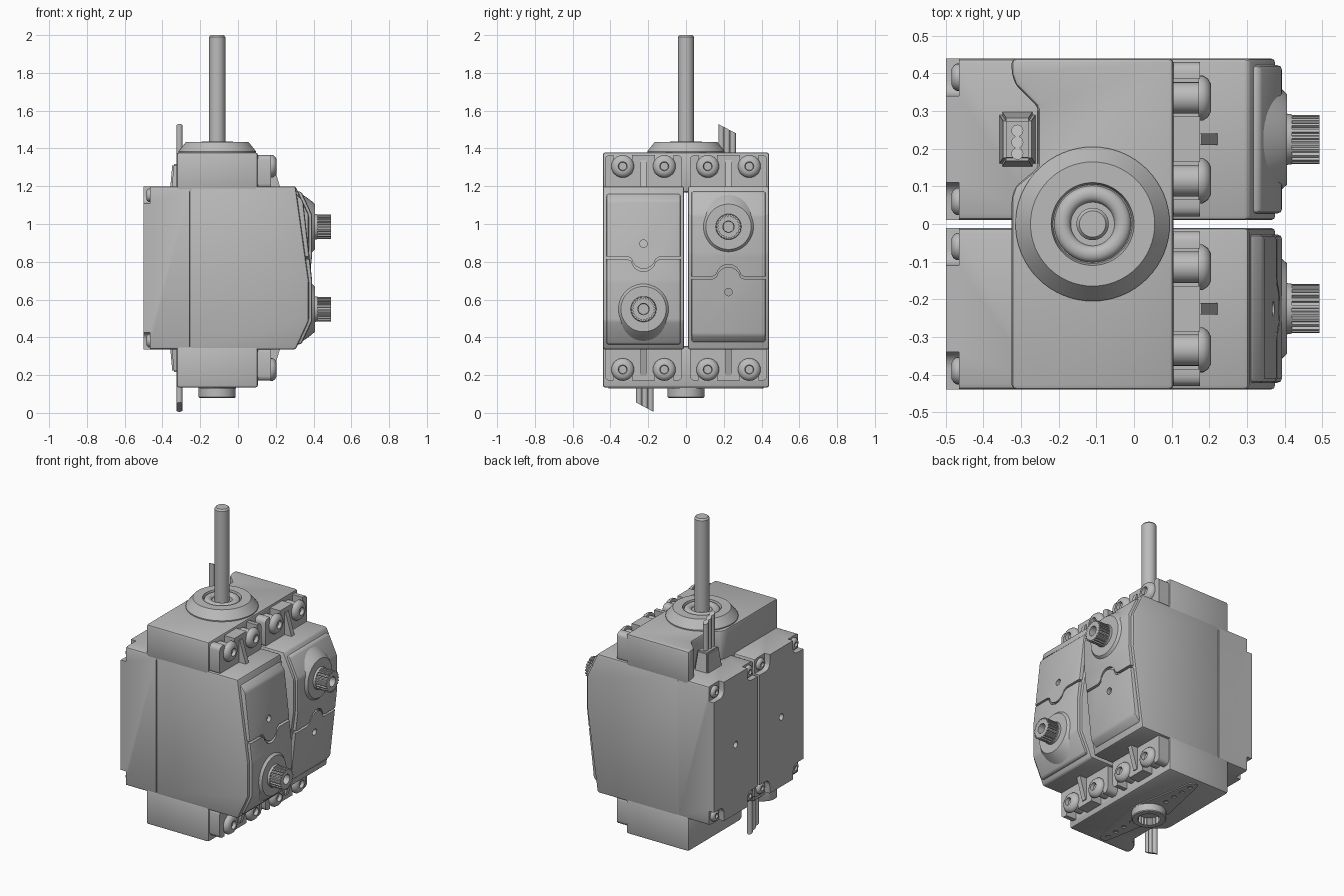
import bpy, bmesh
from math import sin, cos, pi
from mathutils import Vector

if "Cube" in bpy.data.objects:
    bpy.data.objects.remove(bpy.data.objects["Cube"])

grey = bpy.data.materials.new("plain grey")
grey.use_nodes = True
colour = (0.5, 0.5, 0.5, 1)
grey.diffuse_color = colour
grey.node_tree.nodes["Principled BSDF"].inputs["Base Color"].default_value = colour

MID = 0.7675   # height of the assembly centre; parts are built around it
YC = 0.225     # sideways centre of one servo
HALF = 0.215   # half width of one servo
TOP = 0.432    # half height of the case
SHAFT_Z = 0.218


def finish(name, bm):
    bmesh.ops.recalc_face_normals(bm, faces=bm.faces)
    mesh = bpy.data.meshes.new(name)
    bm.to_mesh(mesh)
    bm.free()
    mesh.materials.append(grey)
    ob = bpy.data.objects.new(name, mesh)
    bpy.context.collection.objects.link(ob)
    return ob


def place(axis, u, v, h):
    return {"x": Vector((h, u, v)), "y": Vector((u, h, v)), "z": Vector((u, v, h))}[axis]


def prism(name, pts, axis, a, b, bevel=0, along=False, segs=2):
    """Extrude a 2D outline along an axis, rounding all edges or only those along it."""
    bm = bmesh.new()
    face = bm.faces.new([bm.verts.new(place(axis, u, v, a)) for u, v in pts])
    ext = bmesh.ops.extrude_face_region(bm, geom=[face])["geom"]
    bmesh.ops.translate(bm, vec=place(axis, 0, 0, b - a),
                        verts=[g for g in ext if isinstance(g, bmesh.types.BMVert)])
    if bevel:
        direction = place(axis, 0, 0, 1)
        edges = [e for e in bm.edges if not along or
                 abs((e.verts[0].co - e.verts[1].co).normalized().dot(direction)) > 0.9]
        bmesh.ops.bevel(bm, geom=edges, offset=bevel, segments=segs, profile=0.5, affect="EDGES")
    return finish(name, bm)


def rect(u0, u1, v0, v1):
    return [(u0, v0), (u1, v0), (u1, v1), (u0, v1)]


def lathe(name, profile, axis, u, v, segs=32):
    """Turn (radius, height) points around an axis through (u, v)."""
    bm = bmesh.new()
    rings = [[bm.verts.new(place(axis, u + r * cos(2 * pi * i / segs),
                                 v + r * sin(2 * pi * i / segs), h)) for i in range(segs)]
             for r, h in profile]
    for low, high in zip(rings, rings[1:]):
        for i in range(segs):
            j = (i + 1) % segs
            bm.faces.new((low[i], low[j], high[j], high[i]))
    bm.faces.new(rings[0])
    bm.faces.new(rings[-1])
    return finish(name, bm)


def cut(ob, cutters):
    """Subtract the cutters for good, then discard them."""
    for c in cutters:
        c.hide_render = True
        m = ob.modifiers.new("cut", "BOOLEAN")
        m.operation, m.object, m.solver = "DIFFERENCE", c, "EXACT"
    bpy.context.view_layer.update()
    dg = bpy.context.evaluated_depsgraph_get()
    mesh = bpy.data.meshes.new_from_object(ob.evaluated_get(dg))
    ob.modifiers.clear()
    ob.data = mesh
    for c in cutters:
        bpy.data.objects.remove(c)


def screw(name, u, v, x, r, out):
    """Domed screw head with a socket."""
    d = r * 0.55 * out
    return lathe(name, [(r, x), (r, x + d * 0.35), (r * 0.85, x + d * 0.75), (r * 0.6, x + d),
                        (r * 0.4, x + d), (r * 0.35, x + d * 0.4)], "x", u, v, 24)


parts = []

# Case: front section with a sloped nose, and rear section
nose = [(-0.257, -TOP), (0.305, -TOP), (0.375, 0.07), (0.375, 0.28), (0.305, TOP), (-0.257, TOP)]
parts.append(prism("main_case", nose, "y", YC - HALF, YC + HALF, 0.012))
back = prism("back_case", rect(YC - HALF, YC + HALF, -TOP, TOP), "x", -0.5, -0.257, 0.015, True)
pockets = [lathe("cutter", [(0.02, -0.6), (0.02, -0.47)], "x", YC, 0, 16)]
for sy in (-1, 1):
    for sz in (-1, 1):
        y, z = YC + sy * HALF, sz * TOP
        pockets.append(prism("cutter", rect(y - 0.1, y + 0.1, z - 0.09, z + 0.09), "x",
                             -0.6, -0.465, 0.04, True, 4))
cut(back, pockets)
parts.append(back)
for sy in (-1, 1):
    for sz in (-1, 1):
        parts.append(screw("case_screw", YC + sy * 0.165, sz * 0.385, -0.465, 0.036, -1))

# Raised nose cover with its stepped groove and small hole
cover_pts = [(0.28, -0.395), (0.31, -0.395), (0.345, -0.355), (0.393, 0.07),
             (0.393, 0.28), (0.335, 0.405), (0.28, 0.405)]
cover = prism("nose_cover", cover_pts, "y", YC - 0.197, YC + 0.197, 0.012)
path = [(YC - 0.25, -0.06), (YC - 0.085, -0.06)]
path += [(YC - 0.065 * cos(a), -0.06 + 0.065 * sin(a)) for a in [pi * (k + 0.6) / 9 for k in range(9)]]
path += [(YC + 0.085, -0.06), (YC + 0.25, -0.06)]
strip = path + [(u, v + 0.014) for u, v in reversed(path)]
cut(cover, [prism("cutter", strip, "x", 0.2, 0.5),
            lathe("cutter", [(0.02, 0.3), (0.02, 0.5)], "x", YC, -0.128, 16)])
parts.append(cover)

# Output boss and toothed shaft
parts.append(lathe("output_boss", [(0.185, 0.32), (0.14, 0.385), (0.12, 0.407), (0.068, 0.407),
                                   (0.066, 0.42)], "x", YC, SHAFT_Z, 48))
teeth = [(YC + r * cos(2 * pi * (k + o) / 22), SHAFT_Z + r * sin(2 * pi * (k + o) / 22))
         for k in range(22) for o, r in ((0, 0.065), (0.4, 0.065), (0.5, 0.056), (0.9, 0.056))]
gear = prism("toothed_shaft", teeth, "x", 0.4, 0.493)
cut(gear, [lathe("cutter", [(0.028, 0.43), (0.034, 0.6)], "x", YC, SHAFT_Z, 24)])
parts.append(gear)

# Mounting ears with open slots, grommets, screws and a web
for s in (-1, 1):
    ear = prism("mounting_ear", rect(YC - 0.205, YC + 0.205, s * 0.42, s * 0.597), "x",
                0.095, 0.175, 0.025, True, 3)
    cut(ear, [prism("cutter", rect(YC + o - 0.05, YC + o + 0.05, s * 0.5, s * 0.7), "x", 0.105, 0.2)
              for o in (-0.11, 0.11)])
    parts.append(ear)
    for o in (-0.11, 0.11):
        parts.append(lathe("grommet", [(0.042, 0.1), (0.042, 0.175)], "x", YC + o, s * 0.538, 24))
        parts.append(screw("mounting_screw", YC + o, s * 0.538, 0.172, 0.06, 1))
    parts.append(prism("ear_web", [(0.16, s * 0.42), (0.225, s * 0.42), (0.18, s * 0.57),
                                   (0.16, s * 0.57)], "y", YC - 0.015, YC + 0.015))

# Cable strain relief and three wires with a slanted end
bm = bmesh.new()
bmesh.ops.create_cube(bm, size=1)
for v in bm.verts:
    k = 0.75 if v.co.z > 0 else 1
    v.co = Vector((-0.31 + v.co.x * 0.1 * k, YC + v.co.y * 0.15 * k, 0.48 + v.co.z * 0.14))
bmesh.ops.bevel(bm, geom=bm.edges[:], offset=0.008, segments=2, affect="EDGES")
parts.append(finish("strain_relief", bm))
for y in (0.187, 0.217, 0.248):
    wire = lathe("wire", [(0.016, 0.5), (0.016, 0.74)], "z", -0.31, y, 16)
    for v in wire.data.vertices:
        if v.co.z > 0.7:
            v.co.z = 0.762 - (v.co.y - 0.171) * 0.53
    parts.append(wire)

# Full-width end block with a recess for the cable
outline = [(-0.325, -0.44), (0.105, -0.44), (0.105, 0.44), (-0.325, 0.44), (-0.325, 0.4),
           (-0.315, 0.37), (-0.255, 0.31), (-0.255, 0.15), (-0.315, 0.1), (-0.325, 0.07)]
block = prism("end_block", outline, "z", 0.4, 0.611, 0.012)

# Second servo and lower block are the first ones turned over
for ob in parts + [block]:
    ob.location.z = MID
    twin = ob.copy()
    bpy.context.collection.objects.link(twin)
    twin.rotation_euler.x = pi
    if ob is block:
        twin.name = "lower_end_block"
        twin.scale.z = 1.036

# Bearing housing and drive rod on top
AX = -0.11
lathe("bearing_housing", [(0.205, 1.36), (0.205, 1.385), (0.165, 1.435), (0.11, 1.435), (0.105, 1.415)],
      "z", AX, 0, 64)
ring = [(0.08 + 0.022 * cos(a), 1.418 + 0.018 * sin(a)) for a in [pi * k / 8 for k in range(9)]]
lathe("bearing_ring", ring, "z", AX, 0, 48)
lathe("drive_rod", [(0.043, 1.4), (0.043, 1.99), (0.035, 2.0)], "z", AX, 0, 32)

# Double-armed horn and splined hub underneath
arm = []
for s in (-1, 1):
    arm += [(AX + 0.03 * s * cos(a), s * (0.38 + 0.03 * sin(a))) for a in [pi * k / 6 for k in range(7)]]
    arm += [(AX - s * 0.1, s * 0.06), (AX - s * 0.1, 0)]
horn = prism("horn", arm, "z", 0.128, 0.142)
cut(horn, [lathe("cutter", [(0.014, 0.1), (0.014, 0.16)], "z", AX, s * (0.15 + 0.07 * k), 12)
           for s in (-1, 1) for k in range(4)])
hub = lathe("horn_hub", [(0.098, 0.14), (0.098, 0.085), (0.093, 0.08)], "z", AX, 0, 48)
spline = [(AX + r * cos(2 * pi * k / 40), r * sin(2 * pi * k / 40))
          for k, r in enumerate([0.066, 0.06] * 20)]
cut(hub, [prism("cutter", spline, "z", 0.05, 0.125)])

# Smooth rounded parts, keep edges sharp
bpy.ops.object.select_all(action="DESELECT")
for ob in bpy.context.collection.objects:
    if ob.type == "MESH":
        ob.select_set(True)
        bpy.context.view_layer.objects.active = ob
bpy.ops.object.shade_smooth_by_angle(angle=0.6)
